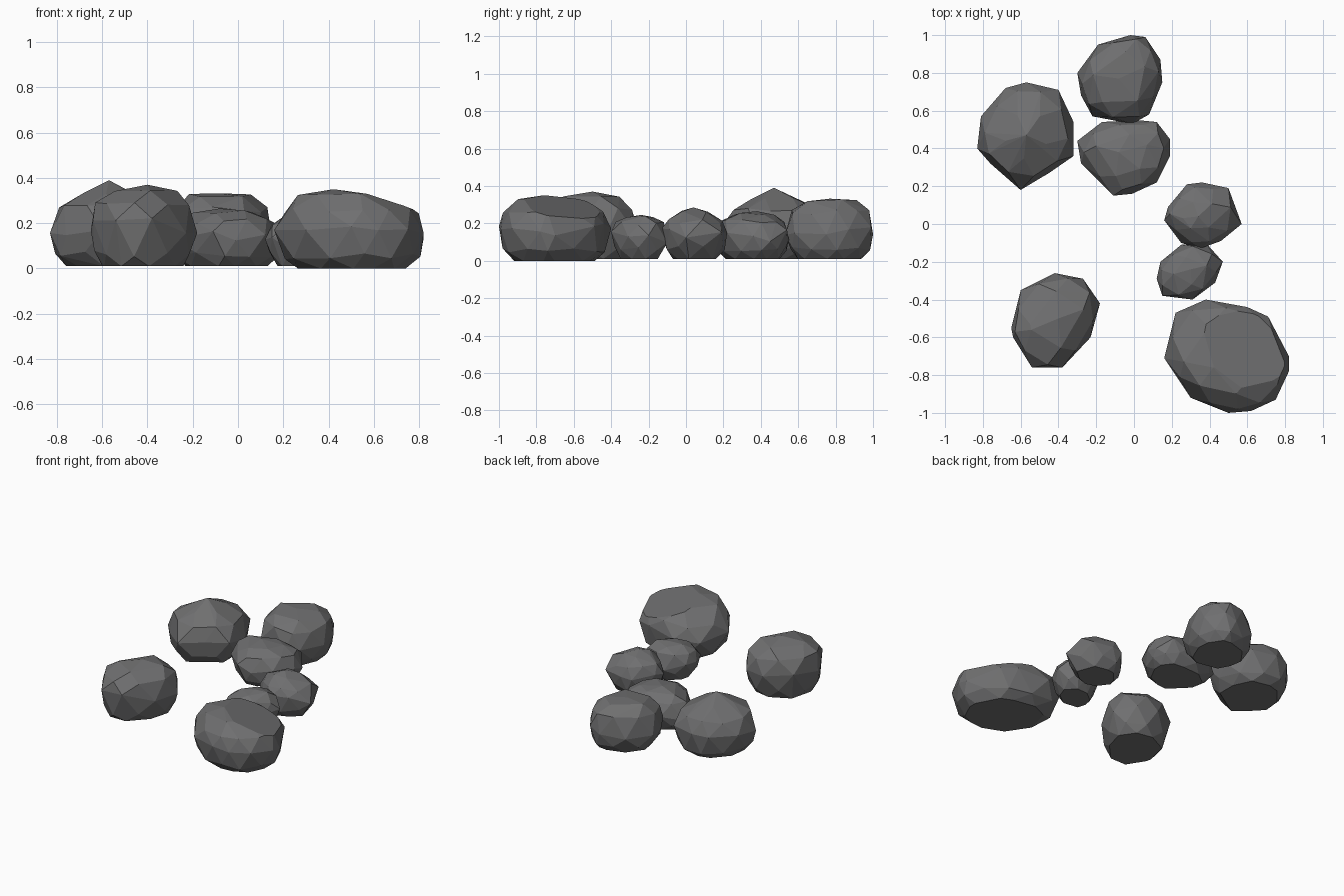
import bpy
import bmesh
import math
import random
from mathutils import Vector

default_cube = bpy.data.objects.get("Cube")
if default_cube:
    bpy.data.objects.remove(default_cube, do_unlink=True)

random.seed(4)

# One matt grey for every boulder
stone_grey = bpy.data.materials.new("stone_grey")
stone_grey.use_nodes = True
stone_colour = (0.16, 0.16, 0.163, 1)
stone_grey.diffuse_color = stone_colour
shader = stone_grey.node_tree.nodes["Principled BSDF"]
shader.inputs["Base Color"].default_value = stone_colour
shader.inputs["Roughness"].default_value = 0.9


def midpoints(points):
    """Points halfway along each side of a closed outline."""
    following = points[1:] + points[:1]
    return [(a + b) / 2 for a, b in zip(points, following)]


def shrink(points, centre, scale):
    return [centre + (p - centre) * scale for p in points]


def boulder(name, outline, summit, girth, shoulder, crown,
            base=0.72, ground=0.01, split=None):
    """Faceted stone: stacked rings of the plan outline wrapped in a hull.

    girth is the height of the widest ring; shoulder and crown are
    (scale, height) pairs; base is the scale of the flat underside;
    split is an optional (point, normal) plane where a slab broke off.
    """
    plan = [Vector(p) for p in outline]
    middle = sum(plan, Vector((0, 0))) / len(plan)
    peak = Vector(summit)
    bm = bmesh.new()

    def ring(points, height, wobble):
        for p in points:
            z = height + random.uniform(-wobble, wobble)
            bm.verts.new((p.x, p.y, z))

    ring(shrink(plan, middle, base), ground, 0)
    ring(shrink(midpoints(plan), middle, 0.95), ground + 0.055, 0.015)
    ring(plan, girth, 0.035)
    ring(shrink(midpoints(plan), peak.xy, shoulder[0]), shoulder[1], 0.012)
    ring(shrink(plan[::2], peak.xy, crown[0]), crown[1], 0.008)
    bm.verts.new(peak)

    # Wrap the rings and drop enclosed points
    hull = bmesh.ops.convex_hull(bm, input=bm.verts[:])
    spare = {v for v in hull["geom_interior"] + hull["geom_unused"]
             if isinstance(v, bmesh.types.BMVert)}
    bmesh.ops.delete(bm, geom=list(spare), context="VERTS")

    # Break off a slab and close the flat scar
    if split:
        bmesh.ops.bisect_plane(
            bm, geom=bm.verts[:] + bm.edges[:] + bm.faces[:],
            plane_co=split[0], plane_no=split[1], clear_outer=True)
        bmesh.ops.holes_fill(
            bm, edges=[e for e in bm.edges if e.is_boundary])

    # Merge nearly flat facets
    bmesh.ops.dissolve_limit(bm, angle_limit=math.radians(4),
                             verts=bm.verts[:], edges=bm.edges[:])
    bmesh.ops.recalc_face_normals(bm, faces=bm.faces[:])

    mesh = bpy.data.meshes.new(name)
    bm.to_mesh(mesh)
    bm.free()
    mesh.materials.append(stone_grey)
    stone = bpy.data.objects.new(name, mesh)
    bpy.context.collection.objects.link(stone)


# Back group: a pointed stone, a flat-topped stone and a low one before it
boulder(
    "pointed_boulder",
    outline=[(-.83, .4), (-.81, .57), (-.68, .72), (-.57, .75), (-.4, .71),
             (-.32, .54), (-.32, .36), (-.45, .27), (-.6, .18), (-.76, .32)],
    summit=(-.57, .47, .39), girth=.17,
    shoulder=(.88, .27), crown=(.42, .335))

boulder(
    "flat_topped_boulder",
    outline=[(-.3, .8), (-.19, .95), (-.02, 1), (.06, .99), (.14, .87),
             (.15, .75), (.08, .58), (-.01, .53), (-.22, .57), (-.28, .68)],
    summit=(-.08, .77, .332), girth=.16,
    shoulder=(.93, .26), crown=(.62, .322))

boulder(
    "low_boulder",
    outline=[(-.3, .44), (-.17, .54), (.02, .55), (.12, .54), (.19, .45),
             (.19, .36), (.12, .22), (-.01, .16), (-.11, .15), (-.28, .32)],
    summit=(-.08, .38, .265), girth=.13,
    shoulder=(.88, .21), crown=(.55, .25))

# Chain of small stones leading forward
boulder(
    "middle_small_boulder",
    outline=[(.16, .02), (.18, .09), (.28, .21), (.36, .22), (.5, .19),
             (.57, 0), (.46, -.09), (.35, -.13), (.25, -.1)],
    summit=(.34, .04, .285), girth=.14,
    shoulder=(.88, .21), crown=(.45, .26), base=.66)

boulder(
    "smallest_boulder",
    outline=[(.12, -.29), (.14, -.2), (.25, -.11), (.38, -.1), (.47, -.2),
             (.43, -.31), (.31, -.4), (.15, -.38)],
    summit=(.3, -.24, .245), girth=.13,
    shoulder=(.9, .2), crown=(.5, .235), base=.66)

# Front pair: the broad split stone and the lone round one
boulder(
    "broad_boulder",
    outline=[(.16, -.71), (.22, -.47), (.38, -.4), (.6, -.44), (.71, -.49),
             (.82, -.7), (.82, -.78), (.75, -.93), (.62, -.99), (.5, -1),
             (.3, -.92)],
    summit=(.42, -.76, .35), girth=.17,
    shoulder=(.93, .255), crown=(.6, .325), ground=0,
    split=((.32, -.5, .33), (.28, .19, 1)))

boulder(
    "lone_boulder",
    outline=[(-.65, -.55), (-.6, -.35), (-.42, -.26), (-.27, -.29),
             (-.18, -.42), (-.23, -.6), (-.38, -.76), (-.54, -.76),
             (-.64, -.6)],
    summit=(-.4, -.5, .37), girth=.19,
    shoulder=(.94, .28), crown=(.6, .34), base=.76)
